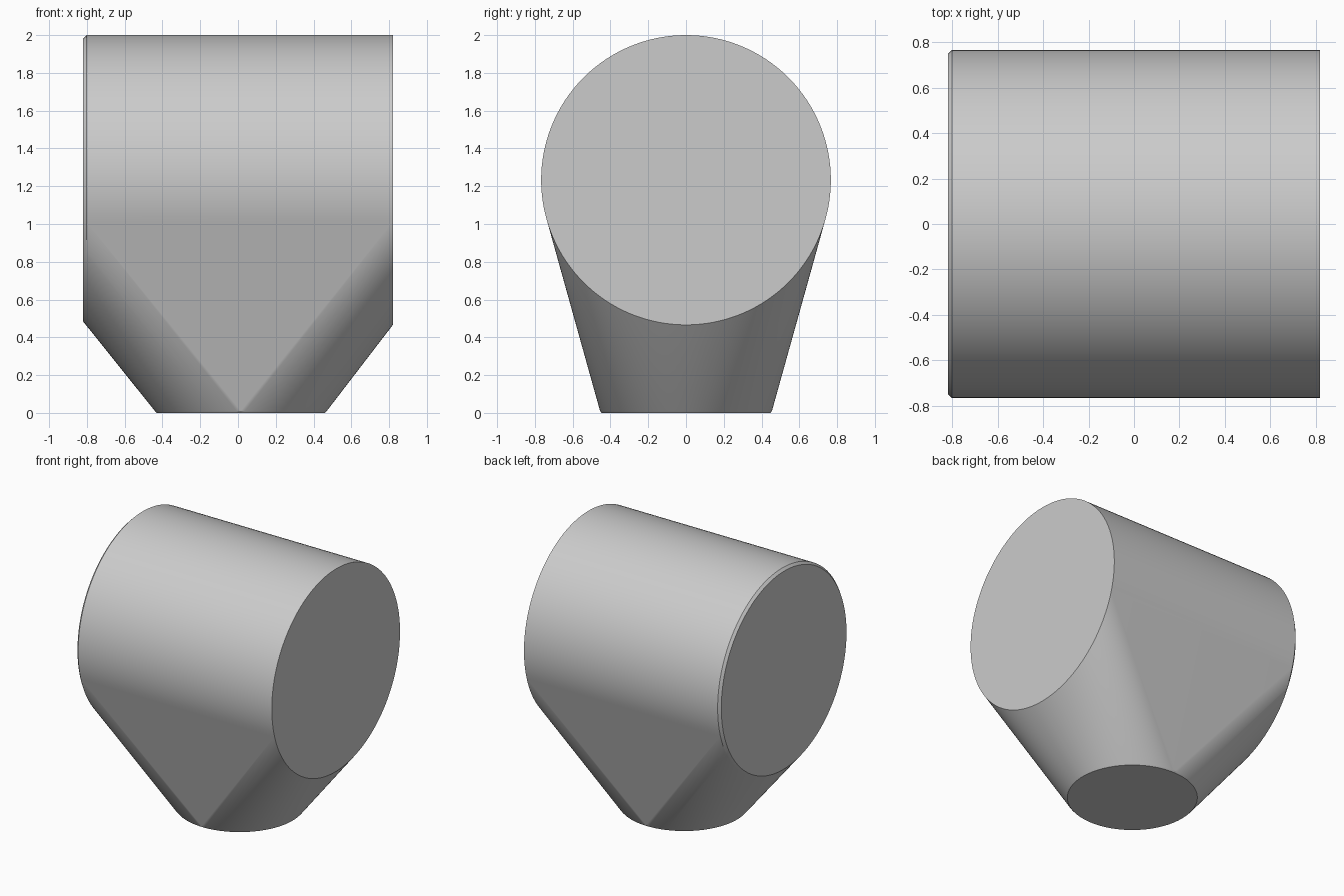
import bpy
import bmesh
from math import cos, sin, tau, radians

cube = bpy.data.objects.get("Cube")
if cube:
    bpy.data.objects.remove(cube)

SEGMENTS = 128
AXIS_Z = 1.233

# Single grey finish
grey = bpy.data.materials.new("light_grey")
grey.use_nodes = True
colour = (0.6, 0.6, 0.6, 1)
grey.diffuse_color = colour
grey.node_tree.nodes["Principled BSDF"].inputs["Base Color"].default_value = colour

bm = bmesh.new()


def barrel_ring(x, radius):
    """Upright circle around the x axis."""
    for i in range(SEGMENTS):
        a = tau * i / SEGMENTS
        bm.verts.new((x, radius * cos(a), AXIS_Z + radius * sin(a)))


def foot_ring(z, radius):
    """Level circle around the foot axis."""
    for i in range(SEGMENTS):
        a = tau * i / SEGMENTS
        bm.verts.new((0.015 + radius * cos(a), radius * sin(a), z))


# Barrel: one plain end, one chamfered end
barrel_ring(0.82, 0.767)
barrel_ring(-0.802, 0.767)
barrel_ring(-0.82, 0.749)

# Round foot with a tiny chamfer
foot_ring(0.0, 0.446)
foot_ring(0.01, 0.455)

# Skin that blends the barrel into the foot
hull = bmesh.ops.convex_hull(bm, input=bm.verts[:])
bmesh.ops.delete(bm, geom=[v for v in bm.verts if not v.link_faces], context='VERTS')
bmesh.ops.dissolve_limit(bm, angle_limit=radians(0.1), verts=bm.verts[:], edges=bm.edges[:])
bmesh.ops.recalc_face_normals(bm, faces=bm.faces[:])

mesh = bpy.data.meshes.new("tapered_barrel_body")
bm.to_mesh(mesh)
bm.free()
mesh.materials.append(grey)
body = bpy.data.objects.new("tapered_barrel_body", mesh)
bpy.context.collection.objects.link(body)

# Smooth curved skin with crisp rims
bpy.ops.object.select_all(action='DESELECT')
body.select_set(True)
bpy.context.view_layer.objects.active = body
bpy.ops.object.shade_smooth_by_angle(angle=radians(25))
